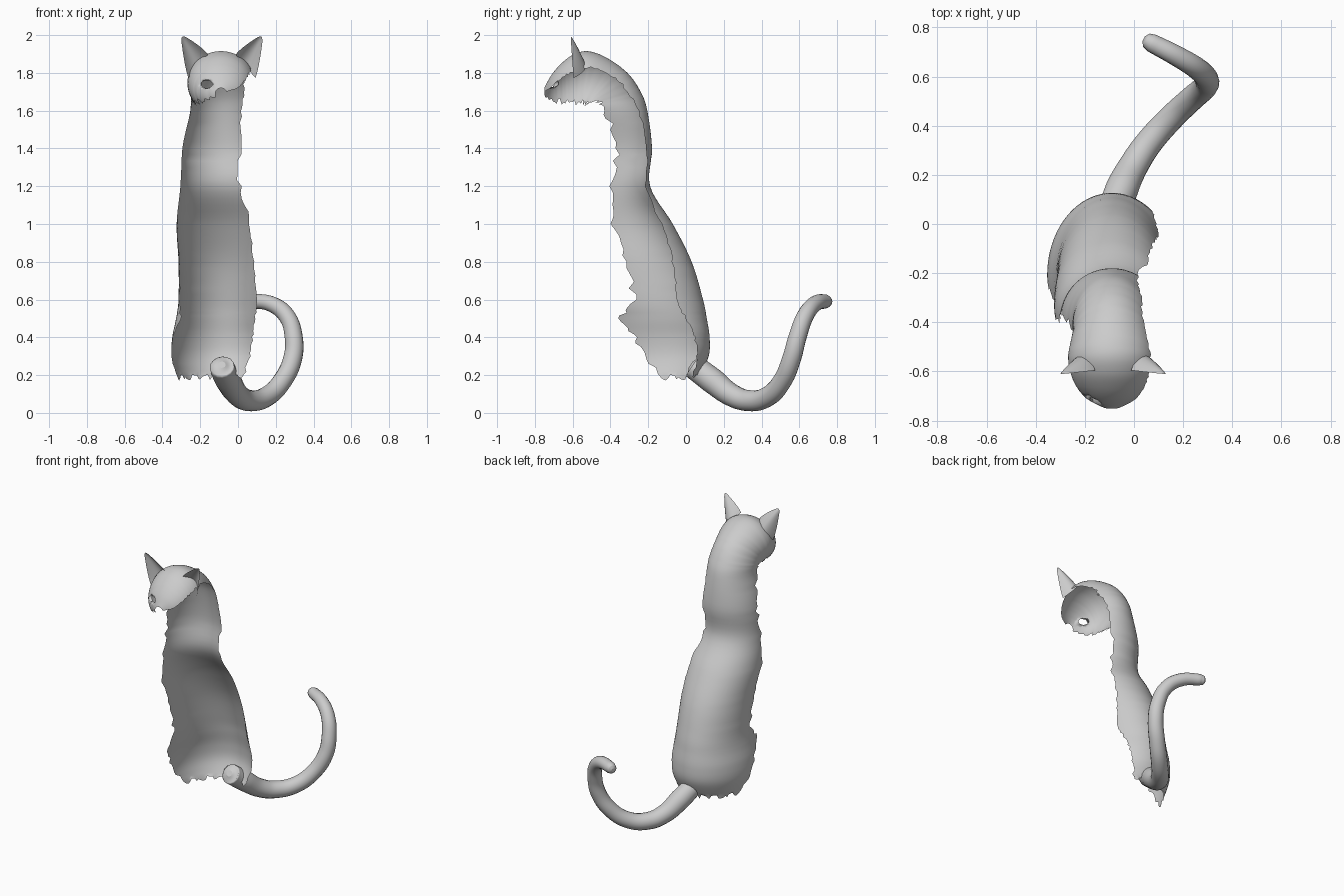
import bpy, bmesh, math, random
from mathutils import Vector

random.seed(4)
if "Cube" in bpy.data.objects:
    bpy.data.objects.remove(bpy.data.objects["Cube"])

CX = -0.09  # the figure's own middle plane

clay = bpy.data.materials.new("pale grey clay")
clay.use_nodes = True
clay.diffuse_color = (0.6, 0.6, 0.6, 1)
clay.node_tree.nodes["Principled BSDF"].inputs["Base Color"].default_value = (0.6, 0.6, 0.6, 1)


def finish(name, bm):
    mesh = bpy.data.meshes.new(name)
    bm.to_mesh(mesh)
    bm.free()
    mesh.materials.append(clay)
    mesh.shade_smooth()
    obj = bpy.data.objects.new(name, mesh)
    bpy.context.collection.objects.link(obj)
    return obj


def grid_faces(bm, rows):
    for a, b in zip(rows, rows[1:]):
        for i in range(len(a) - 1):
            bm.faces.new((a[i], a[i + 1], b[i + 1], b[i]))


def catmull(p0, p1, p2, p3, t):
    return [0.5 * (2 * b + (c - a) * t + (2 * a - 5 * b + 4 * c - d) * t * t
                   + (3 * b - a - 3 * c + d) * t ** 3)
            for a, b, c, d in zip(p0, p1, p2, p3)]


# Cross-sections up the back and over the head:
# ridge y, ridge z, tilt, half width, half depth, reach on the right, reach on the left
SECTIONS = [
    (0.07, 0.19, 0, 0.240, 0.29, 0.21, 0.04),
    (0.12, 0.30, 0, 0.262, 0.33, 0.34, 0.06),
    (0.125, 0.40, 0, 0.258, 0.33, 0.40, 0.08),
    (0.11, 0.50, 0, 0.238, 0.32, 0.45, 0.11),
    (0.09, 0.60, 0, 0.225, 0.30, 0.365, 0.14),
    (0.03, 0.80, 0, 0.225, 0.28, 0.36, 0.10),
    (-0.07, 1.00, 0, 0.235, 0.26, 0.31, 0.062),
    (-0.19, 1.20, 0, 0.215, 0.20, 0.20, 0.024),
    (-0.18, 1.40, 0, 0.205, 0.20, 0.19, 0.025),
    (-0.205, 1.60, 5, 0.165, 0.19, 0.215, 0.045),
    (-0.24, 1.70, 15, 0.160, 0.18, 0.22, 0.06),
    (-0.31, 1.80, 38, 0.160, 0.18, 0.265, 0.065),
    (-0.42, 1.88, 65, 0.170, 0.17, 0.27, 0.07),
    (-0.52, 1.915, 83, 0.178, 0.17, 0.275, 0.09),
    (-0.60, 1.895, 90, 0.170, 0.16, 0.255, 0.09),
    (-0.665, 1.845, 92, 0.145, 0.13, 0.20, 0.075),
    (-0.715, 1.785, 92, 0.100, 0.085, 0.13, 0.06),
    (-0.75, 1.72, 92, 0.030, 0.030, 0.045, 0.02),
]
STEPS, COLS = 6, 40

# Body and head: one open shell with ragged edges
bm = bmesh.new()
rows = []
last = len(SECTIONS) - 1
for k in range(last * STEPS + 1):
    i = min(k // STEPS, last - 1)
    pts = [SECTIONS[max(0, min(last, i + o))] for o in (-1, 0, 1, 2)]
    y, z, tilt, w, d, right, left = catmull(*pts, k / STEPS - i)
    tilt = math.radians(tilt)
    rag = 0.02 if k < last * STEPS - 8 else 0.008
    right += random.uniform(-rag, rag)
    left += random.uniform(-0.3, 0.3) * rag
    t0 = -math.acos(max(-0.98, 1 - right / d))
    t1 = math.acos(max(-0.98, min(0.99, 1 - left / d)))
    row = []
    for c in range(COLS + 1):
        # keep the ragged shift close to the border columns
        t = t0 + (t1 - t0) * c / COLS
        depth = d * (1 - math.cos(t))
        drop = random.uniform(-0.02, 0.015) if k == 0 else 0
        row.append(bm.verts.new((CX + w * math.sin(t), y - math.cos(tilt) * depth,
                                 z - math.sin(tilt) * depth + drop)))
    rows.append(row)
grid_faces(bm, rows)

# Eye opening, cut round and turned inwards
EX, EZ, RX, RZ = -0.165, 1.74, 0.034, 0.024


def eye_radius(co):
    return math.hypot((co.x - EX) / RX, (co.z - EZ) / RZ)


hole = [f for f in bm.faces if f.calc_center_median().y < -0.58
        and eye_radius(f.calc_center_median()) < 1]
bmesh.ops.delete(bm, geom=hole, context='FACES')
rim = [e for e in bm.edges if e.is_boundary
       and all(v.co.y < -0.58 and eye_radius(v.co) < 1.6 for v in e.verts)]
for v in {v for e in rim for v in e.verts}:
    r = max(eye_radius(v.co), 0.01)
    v.co.x = EX + (v.co.x - EX) / r
    v.co.z = EZ + (v.co.z - EZ) / r
lip = bmesh.ops.extrude_edge_only(bm, edges=rim)["geom"]
for v in lip:
    if isinstance(v, bmesh.types.BMVert):
        v.co += Vector(((EX - v.co.x) * 0.15, 0.022, (EZ - v.co.z) * 0.15))
bmesh.ops.recalc_face_normals(bm, faces=bm.faces)
finish("body_and_head_shell", bm)


# Ears: cupped triangles opening to the front
def ear(name, side):
    bm = bmesh.new()
    base, tip = Vector((0.125, -0.595, 1.835)), Vector((0.210, -0.61, 1.99))
    rows = []
    for j in range(13):
        v = j / 12
        mid = base.lerp(tip, v)
        half = 0.12 + 0.88 * (1 - v ** 1.3) if j < 12 else 0.06
        row = []
        for i in range(13):
            u = i / 6 - 1
            bulge = (1 - u * u) * 0.065 * (1 - v) ** 0.8
            p = mid + Vector((0.052 * u * half, bulge, -0.062 * u * half))
            row.append(bm.verts.new((CX + 0.005 + side * p.x, p.y, p.z)))
        rows.append(row)
    grid_faces(bm, rows)
    bmesh.ops.recalc_face_normals(bm, faces=bm.faces)
    finish(name, bm)


ear("right_ear", -1)
ear("left_ear", 1)

# Tail: tapering tube curling down, out and up (x, y, z, radius)
TAIL = [
    (-0.085, 0.025, 0.255, 0.02), (-0.085, 0.04, 0.245, 0.065), (-0.05, 0.14, 0.17, 0.068),
    (0.0, 0.24, 0.095, 0.06), (0.06, 0.33, 0.065, 0.056), (0.15, 0.43, 0.085, 0.053),
    (0.235, 0.51, 0.17, 0.051), (0.29, 0.56, 0.29, 0.05), (0.295, 0.59, 0.40, 0.048),
    (0.26, 0.63, 0.51, 0.045), (0.18, 0.68, 0.575, 0.042), (0.075, 0.735, 0.59, 0.038),
    (0.05, 0.748, 0.588, 0.030), (0.04, 0.753, 0.587, 0.012),
]
curve = bpy.data.curves.new("tail", 'CURVE')
curve.dimensions = '3D'
curve.bevel_depth = 1
curve.bevel_resolution = 6
curve.use_fill_caps = True
curve.resolution_u = 8
spline = curve.splines.new('BEZIER')
spline.bezier_points.add(len(TAIL) - 1)
for p, (x, y, z, r) in zip(spline.bezier_points, TAIL):
    p.co, p.radius = (x, y, z), r
    p.handle_left_type = p.handle_right_type = 'AUTO'
curve.materials.append(clay)
bpy.context.collection.objects.link(bpy.data.objects.new("tail", curve))
